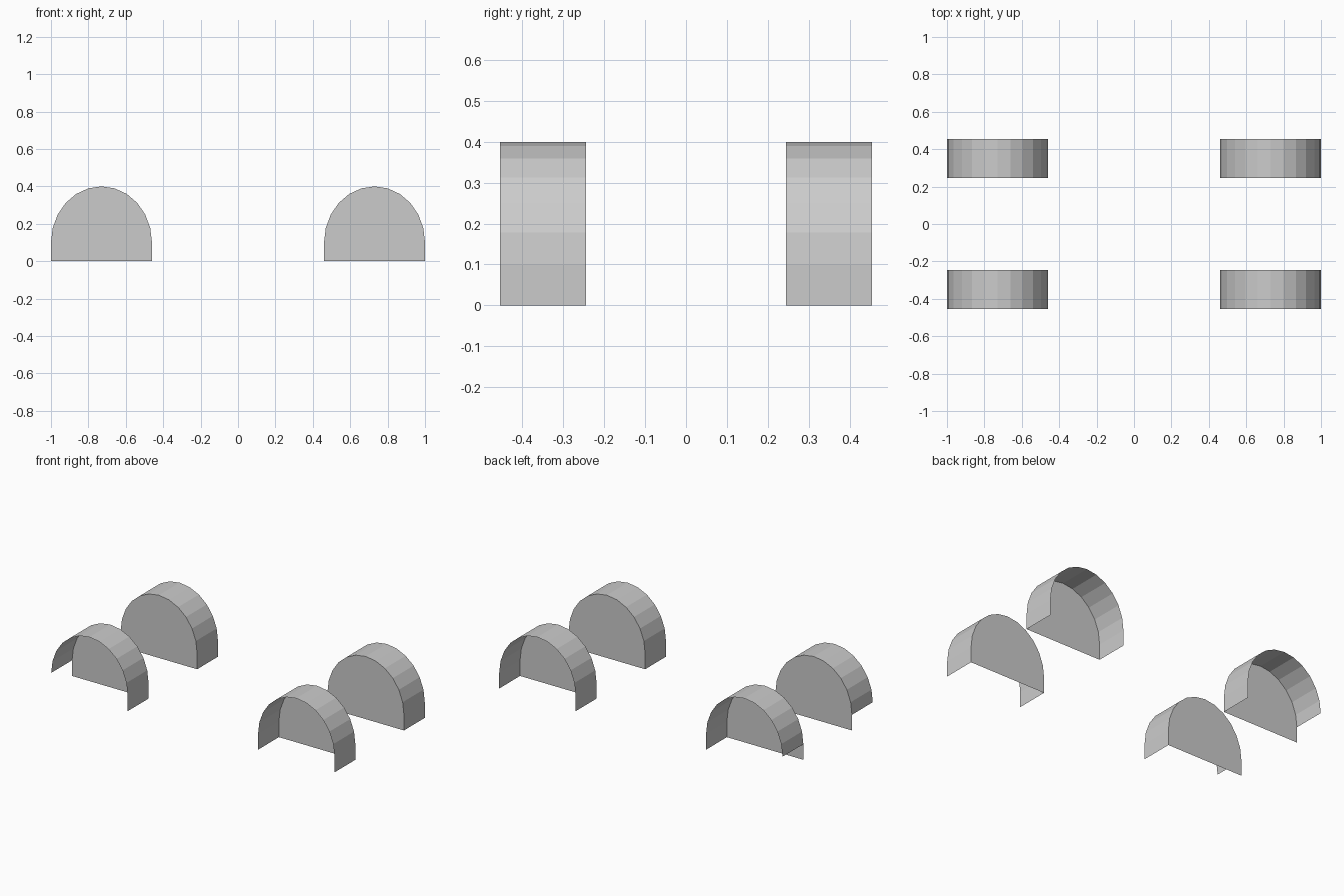
import bpy, bmesh
from math import sin, cos, pi

if "Cube" in bpy.data.objects:
    bpy.data.objects.remove(bpy.data.objects["Cube"])

CX, RX = 0.73, 0.27        # arch centre and half width
BASE, RZ = 0.10, 0.30      # spring line and arch rise
Y_IN, Y_OUT = 0.245, 0.455
SEGS = 12


def wheel_arch(name, sx, sy):
    cx = sx * CX
    # arch profile from right foot over the top to left foot
    pts = [(cx + RX, 0.0)]
    pts += [(cx + RX * cos(pi * i / SEGS), BASE + RZ * sin(pi * i / SEGS))
            for i in range(SEGS + 1)]
    pts.append((cx - RX, 0.0))

    bm = bmesh.new()
    inner = [bm.verts.new((x, sy * Y_IN, z)) for x, z in pts]
    outer = [bm.verts.new((x, sy * Y_OUT, z)) for x, z in pts]

    # inner wall, full height
    wall = bm.faces.new(inner)

    # liner strip, open at the outside and below;
    # the far left foot of the left arches stops at the spring line
    last = len(pts) - 1 if sx > 0 else len(pts) - 2
    for i in range(last):
        bm.faces.new((inner[i], outer[i], outer[i + 1], inner[i + 1]))
    bmesh.ops.delete(bm, geom=[v for v in bm.verts if not v.link_faces],
                     context='VERTS')

    # orient so that the strip faces outwards and the wall faces the middle
    bm.normal_update()
    for f in bm.faces:
        c = f.calc_center_median()
        if f is wall:
            away = -sy * f.normal.y
        else:
            away = f.normal.x * (c.x - cx) + f.normal.z * (c.z - 0.05)
        if away < 0:
            f.normal_flip()

    mesh = bpy.data.meshes.new(name)
    bm.to_mesh(mesh)
    bm.free()
    bpy.context.collection.objects.link(bpy.data.objects.new(name, mesh))


for sx, xn in ((-1, "left"), (1, "right")):
    for sy, yn in ((-1, "front"), (1, "back")):
        wheel_arch(f"wheel_arch_{yn}_{xn}", sx, sy)
